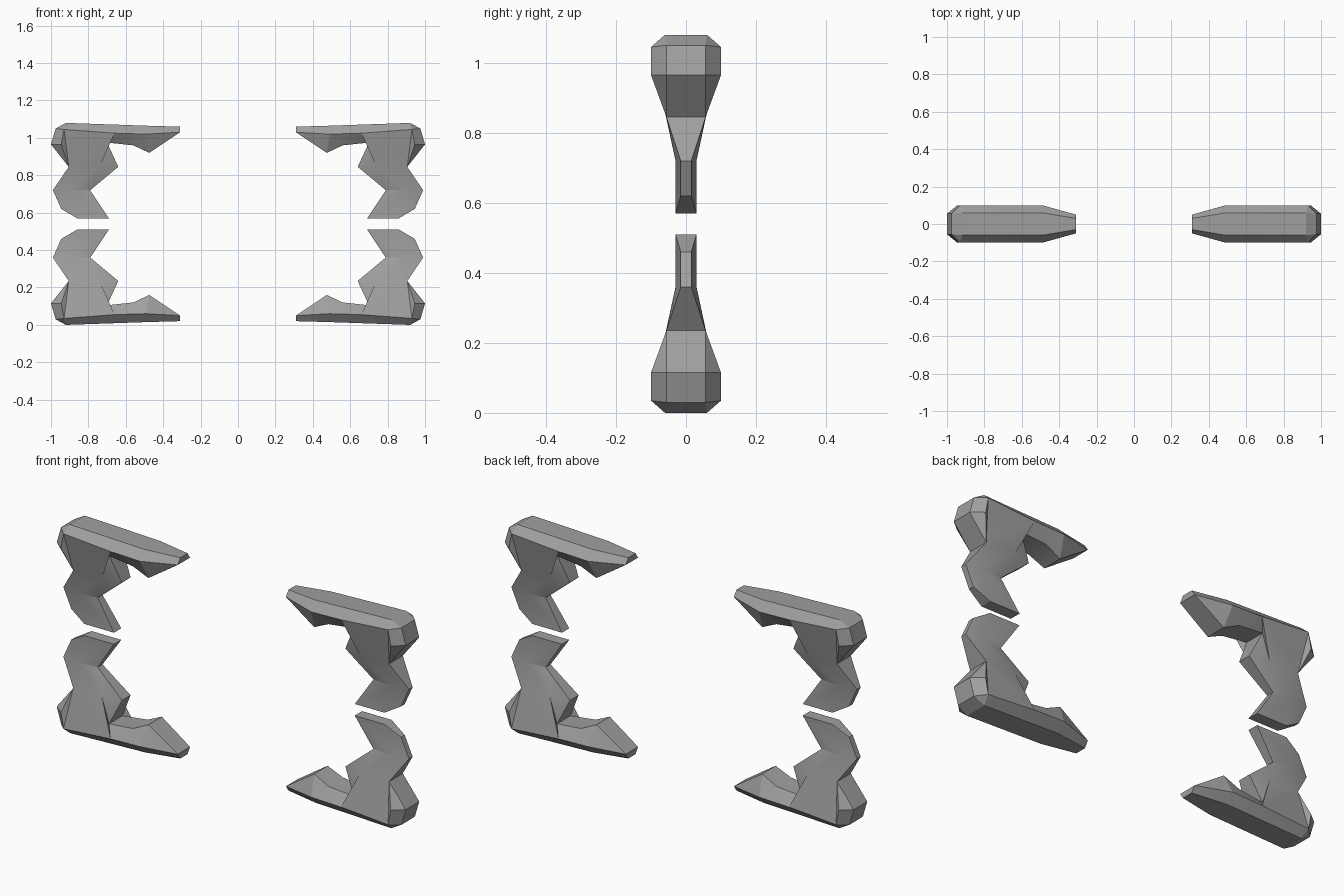
import bpy, bmesh, math

if "Cube" in bpy.data.objects:
    bpy.data.objects.remove(bpy.data.objects["Cube"])

HEIGHT = 1.08

grey = bpy.data.materials.new("stone_grey")
grey.use_nodes = True
grey.diffuse_color = (0.35, 0.35, 0.35, 1)
grey.node_tree.nodes["Principled BSDF"].inputs["Base Color"].default_value = grey.diffuse_color

# Rim of the bracket, in order: x outward, z up, half thickness
RIM = "abcdefghijklmnop"
points = dict(
    a=(.31, .02, .03), b=(.49, .015, .06), c=(.92, 0, .06), d=(.975, .03, .055),
    e=(1, .115, .055), f=(.905, .235, .056), g=(.99, .36, .015), h=(.945, .46, .015),
    i=(.86, .51, .03), j=(.69, .51, .03), k=(.79, .36, .02), l=(.64, .235, .035),
    m=(.70, .105, .055), n=(.56, .12, .06), o=(.475, .16, .055), p=(.31, .05, .05),
    # Raised points on each broad side
    q=(.49, .06, .10), r=(.66, .055, .10), s=(.93, .035, .10),
    t=(.945, .115, .10), u=(.74, .235, .057), v=(.905, .36, .03))

# Facets of one broad side, by point letter
SIDE = ("apqb bqrsc csd dste etf fvg gvih vkji ulkv fuv mlu poq qonr rnm rmu "
        "ruf rfs sft").split()


def bracket(name, side, upper):
    bm = bmesh.new()
    verts = {}
    for key, (x, z, y) in points.items():
        height = HEIGHT - z if upper else z
        for face_dir in (-1, 1):
            verts[key, face_dir] = bm.verts.new((side * x, face_dir * y, height))
    # Two broad sides, then the rim that joins them
    for face_dir in (-1, 1):
        for facet in SIDE:
            bm.faces.new([verts[key, face_dir] for key in facet])
    for one, two in zip(RIM, RIM[1:] + RIM[0]):
        bm.faces.new([verts[one, -1], verts[two, -1], verts[two, 1], verts[one, 1]])
    bmesh.ops.recalc_face_normals(bm, faces=bm.faces)
    mesh = bpy.data.meshes.new(name)
    bm.to_mesh(mesh)
    bm.free()
    mesh.materials.append(grey)
    obj = bpy.data.objects.new(name, mesh)
    bpy.context.collection.objects.link(obj)
    return obj


# Four mirrored corner brackets
bpy.ops.object.select_all(action="DESELECT")
for side, side_name in ((1, "left"), (-1, "right")):
    for upper, level in ((False, "lower"), (True, "upper")):
        obj = bracket(f"{level}_{side_name}_bracket", side, upper)
        obj.select_set(True)
        bpy.context.view_layer.objects.active = obj
bpy.ops.object.shade_smooth_by_angle(angle=math.radians(20))
